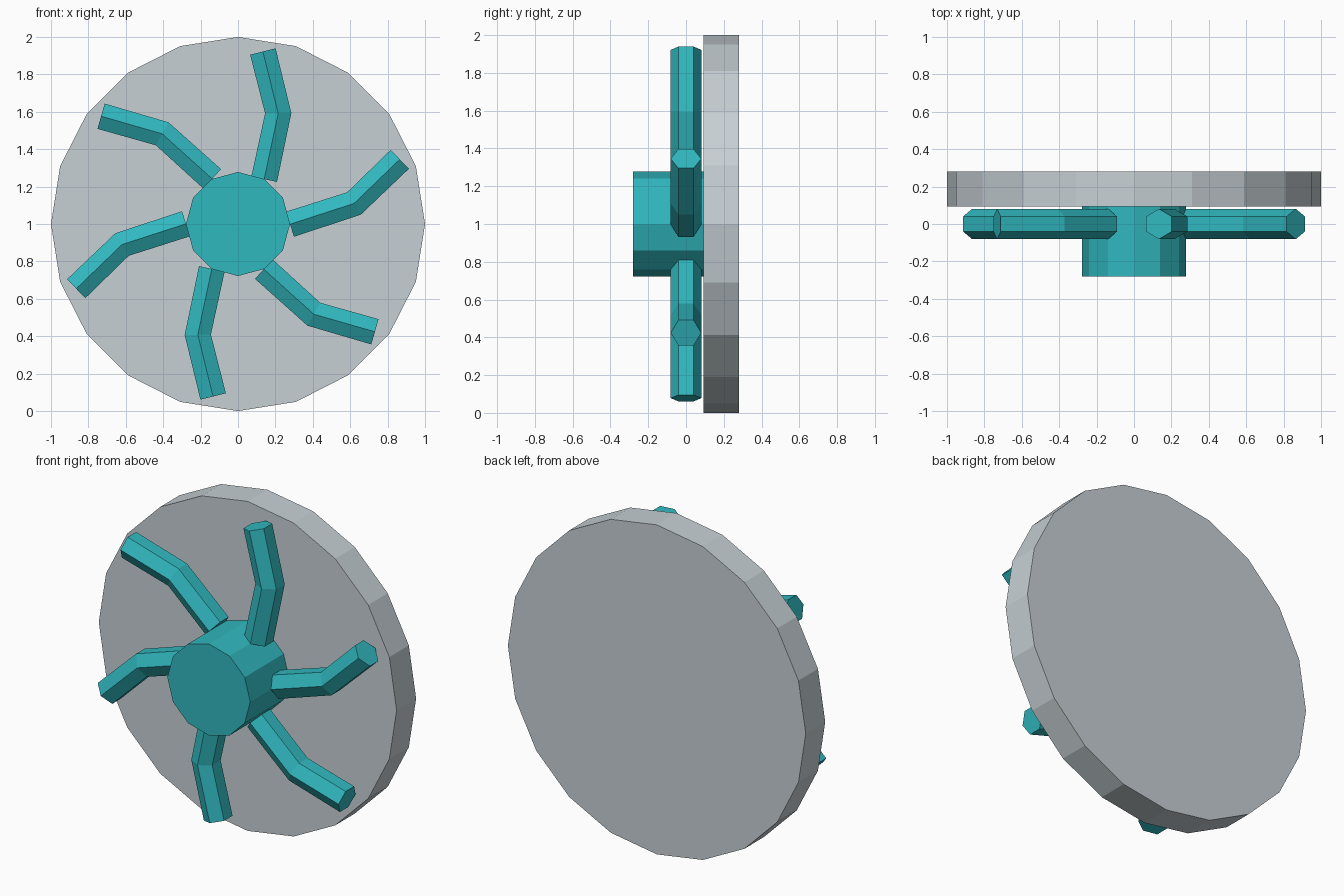
import bpy
import bmesh
from math import sin, cos, pi, radians
from mathutils import Vector, Matrix

default = bpy.data.objects.get("Cube")
if default:
    bpy.data.objects.remove(default, do_unlink=True)

CENTRE = Vector((0, 0, 1))


def make_material(name, rgb):
    mat = bpy.data.materials.new(name)
    mat.use_nodes = True
    colour = (*rgb, 1)
    mat.diffuse_color = colour
    mat.node_tree.nodes["Principled BSDF"].inputs["Base Color"].default_value = colour
    return mat


teal = make_material("teal", (0.03, 0.48, 0.52))
grey = make_material("light grey", (0.57, 0.63, 0.66))


def loft(name, rings, mat):
    """Join a row of equal rings into a closed, flat-shaded solid."""
    bm = bmesh.new()
    loops = [[bm.verts.new(p) for p in ring] for ring in rings]
    count = len(loops[0])
    for a, b in zip(loops, loops[1:]):
        for i in range(count):
            j = (i + 1) % count
            bm.faces.new((a[i], a[j], b[j], b[i]))
    bm.faces.new(loops[0][::-1])
    bm.faces.new(loops[-1])
    bmesh.ops.recalc_face_normals(bm, faces=bm.faces)
    mesh = bpy.data.meshes.new(name)
    bm.to_mesh(mesh)
    bm.free()
    mesh.materials.append(mat)
    obj = bpy.data.objects.new(name, mesh)
    bpy.context.collection.objects.link(obj)
    return obj


def ring(centre, u, v, radius, sides):
    """Regular polygon around centre, first corner along u."""
    return [centre + radius * (cos(2 * pi * i / sides) * u + sin(2 * pi * i / sides) * v)
            for i in range(sides)]


def drum(name, radius, sides, front, back, mat):
    """Upright polygonal drum with its axis along y."""
    rings = [ring(CENTRE + Vector((0, y, 0)), Vector((0, 0, 1)), Vector((1, 0, 0)), radius, sides)
             for y in (front, back)]
    return loft(name, rings, mat)


# Backing plate and hub
drum("back_plate", 1.0, 20, 0.093, 0.28, grey)
drum("hub", 0.278, 12, -0.28, 0.093, teal)

# Six bent hexagonal vanes around the hub
path = [Vector((0.14, 0, 0.24)), Vector((0.215, 0, 0.592)), Vector((0.133, 0, 0.922))]
first = (path[1] - path[0]).normalized()
last = (path[2] - path[1]).normalized()
directions = [first, (first + last).normalized(), last]
depth = Vector((0, -1, 0))

for n in range(6):
    turn = Matrix.Rotation(radians(60 * n), 3, 'Y')
    rings = []
    for point, along in zip(path, directions):
        section = ring(point, depth, along.cross(depth), 0.081, 6)
        rings.append([CENTRE + turn @ p for p in section])
    loft(f"vane_{n + 1}", rings, teal)
